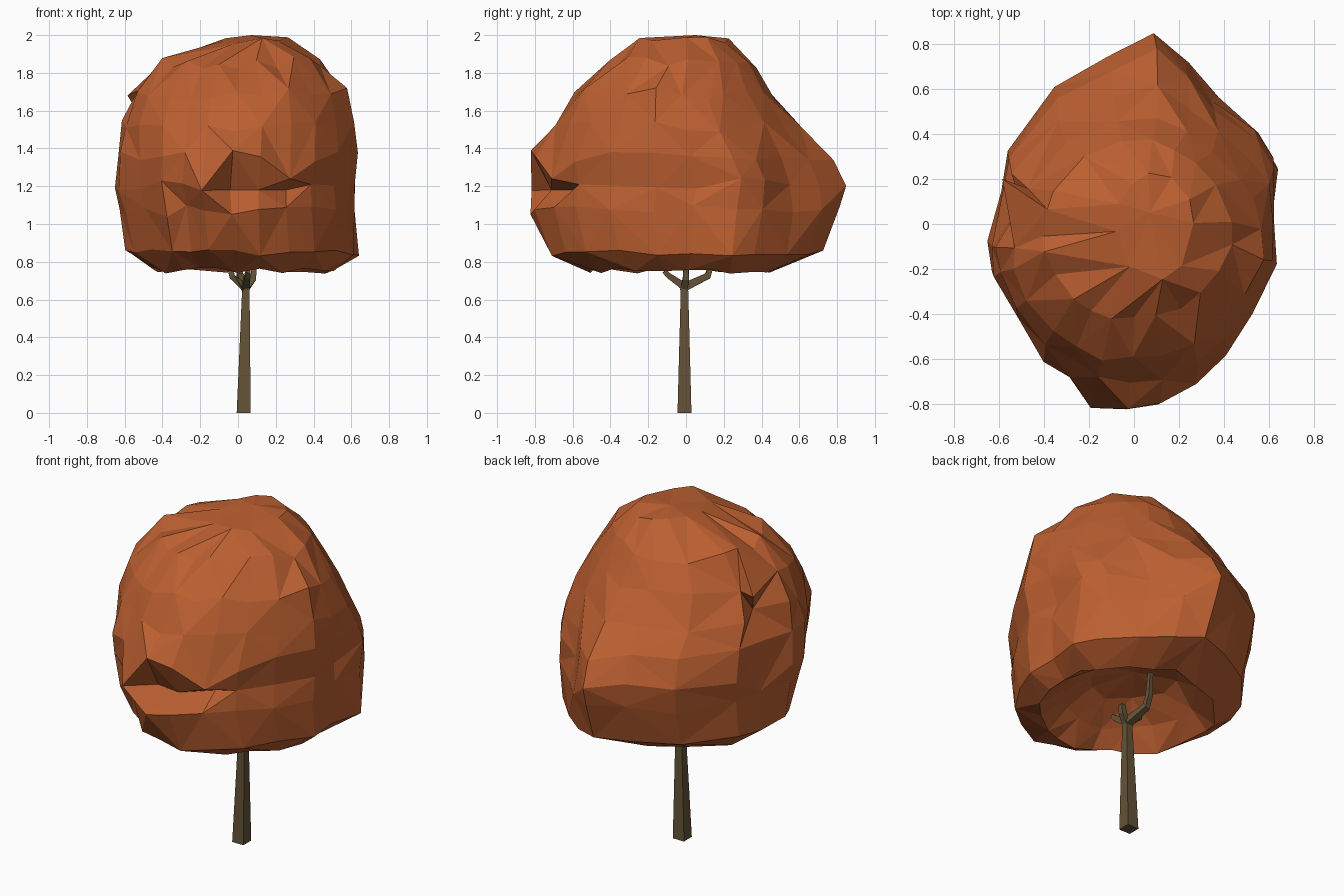
import bpy, bmesh, math, random
from mathutils import Vector

if "Cube" in bpy.data.objects:
    bpy.data.objects.remove(bpy.data.objects["Cube"])

random.seed(11)


def material(name, rgb):
    m = bpy.data.materials.new(name)
    m.diffuse_color = (*rgb, 1)
    m.use_nodes = True
    m.node_tree.nodes["Principled BSDF"].inputs["Base Color"].default_value = m.diffuse_color
    return m


rust = material("rust leaves", (0.50, 0.115, 0.03))
bark = material("brown bark", (0.125, 0.085, 0.038))


def finish(bm, name, mat):
    bmesh.ops.recalc_face_normals(bm, faces=bm.faces)
    me = bpy.data.meshes.new(name)
    bm.to_mesh(me)
    bm.free()
    me.materials.append(mat)
    ob = bpy.data.objects.new(name, me)
    bpy.context.collection.objects.link(ob)
    return ob


# Square-section limb that follows a path of (x, y, z, half width)
def limb(name, path):
    bm = bmesh.new()
    pts = [Vector(p[:3]) for p in path]
    rings = []
    for i, p in enumerate(pts):
        d = (pts[min(i + 1, len(pts) - 1)] - pts[max(i - 1, 0)]).normalized()
        side = (Vector((1, 0, 0)) - d * d.x).normalized()
        if abs(d.x) > 0.75:
            side = d.cross(Vector((0, 1, 0))).normalized()
        up = d.cross(side)
        if i == 0 and p.z == 0:
            side, up = Vector((1, 0, 0)), Vector((0, 1, 0))
        w = path[i][3]
        rings.append([bm.verts.new(p + side * a * w + up * b * w)
                      for a, b in ((-1, -1), (1, -1), (1, 1), (-1, 1))])
    for r, s in zip(rings, rings[1:]):
        for k in range(4):
            n = (k + 1) % 4
            bm.faces.new((r[k], r[n], s[n], s[k]))
    bm.faces.new(rings[0])
    bm.faces.new(rings[-1])
    return finish(bm, name, bark)


limb("trunk", [(0.03, -0.008, 0, 0.037), (0.042, -0.008, 0.68, 0.019)])
limb("back_branch", [(0.04, 0, 0.67, 0.022), (0.01, 0.115, 0.725, 0.017),
                     (0.005, 0.135, 0.79, 0.015), (0.0, 0.14, 0.93, 0.011)])
limb("front_branch", [(0.04, -0.01, 0.67, 0.02), (0.05, -0.09, 0.725, 0.015),
                      (0.055, -0.115, 0.75, 0.012)])
limb("left_branch", [(0.04, -0.01, 0.66, 0.02), (-0.03, 0.0, 0.72, 0.016),
                     (-0.04, 0.0, 0.76, 0.014)])
limb("right_branch", [(0.04, -0.01, 0.66, 0.02), (0.08, 0.0, 0.71, 0.016),
                      (0.085, 0.0, 0.76, 0.014)])

# Crown outline seen from above
outline = [(0.10, 0.84), (0.24, 0.70), (0.36, 0.55), (0.55, 0.41), (0.64, 0.29),
           (0.62, 0.05), (0.64, -0.16), (0.53, -0.39), (0.40, -0.57), (0.27, -0.70),
           (0.12, -0.82), (-0.03, -0.83), (-0.18, -0.82), (-0.28, -0.67),
           (-0.40, -0.60), (-0.52, -0.40), (-0.63, -0.22), (-0.64, -0.08),
           (-0.60, 0.16), (-0.55, 0.32), (-0.34, 0.60), (-0.10, 0.73)]

# Rings from the hollow underside to the top:
# z, xmin, xmax, ymin, ymax, roundness, lean to the back right
rings = [(0.96, -0.22, 0.24, -0.25, 0.28, 1, 0),
         (0.86, -0.36, 0.38, -0.40, 0.38, .8, 0),
         (0.755, -0.48, 0.52, -0.52, 0.48, .7, .05),
         (0.85, -0.61, 0.62, -0.74, 0.71, .4, .1),
         (1.07, -0.63, 0.62, -0.84, 0.81, .25, .05),
         (1.21, -0.65, 0.625, -0.83, 0.84, .1, 0),
         (1.36, -0.635, 0.64, -0.83, 0.78, .15, 0),
         (1.52, -0.61, 0.63, -0.70, 0.62, .5, -.03),
         (1.69, -0.54, 0.58, -0.60, 0.49, .7, -.07),
         (1.85, -0.40, 0.44, -0.42, 0.39, .9, -.07),
         (1.975, -0.08, 0.27, -0.25, 0.23, 1, 0)]

bm = bmesh.new()
grid = []
for i, (z, x0, x1, y0, y1, rnd, lean) in enumerate(rings):
    ring = []
    for ox, oy in outline:
        u, v = ox / 0.64, oy / 0.835
        k = 1 - rnd + rnd / math.hypot(u, v)
        k *= 1 + lean * 2 * max(0, u * v) * (1 if u > 0 else -1)
        j = 1 + random.uniform(-0.03, 0.01)
        x = (x0 + x1) / 2 + u * k * j * (x1 - x0) / 2
        y = (y0 + y1) / 2 + v * k * j * (y1 - y0) / 2
        dz = random.uniform(-0.035, 0.035) if 3 < i < 10 else random.uniform(-0.02, 0.015)
        # Narrow fold below the front lip
        if i == 5 and -0.08 < x < 0.36 and y < -0.5:
            y, dz = y + 0.11, -0.03
        if i == 6 and 0.2 < x < 0.4 and y < -0.5:
            dz = -0.12
        # Slanting front crease
        if i in (4, 6) and y < -0.5 and abs(x + 0.22 - (z - 1.05) * 0.35) < 0.07:
            y += 0.06
        # Ledge on the left with an undercut
        if 0.1 < oy < 0.2 and ox < 0:
            if i == 8:
                x, y, dz = -0.585, 0.20, -0.01
            if i == 7:
                x += 0.07
        ring.append(bm.verts.new((x, y, z + dz)))
    grid.append(ring)

n = len(outline)
for i, (r, s) in enumerate(zip(grid, grid[1:])):
    for k in range(n):
        m = (k + 1) % n
        if (i + k) % 2:
            bm.faces.new((r[k], r[m], s[m]))
            bm.faces.new((r[k], s[m], s[k]))
        else:
            bm.faces.new((r[k], r[m], s[k]))
            bm.faces.new((r[m], s[m], s[k]))
for ring, tip in ((grid[0], (0, 0, 1.0)), (grid[-1], (0.07, 0.05, 2.0))):
    c = bm.verts.new(tip)
    for k in range(n):
        bm.faces.new((ring[k], ring[(k + 1) % n], c))
# Merge crowded points into larger, irregular facets
bmesh.ops.remove_doubles(bm, verts=bm.verts, dist=0.085)
finish(bm, "leaf_crown", rust)
